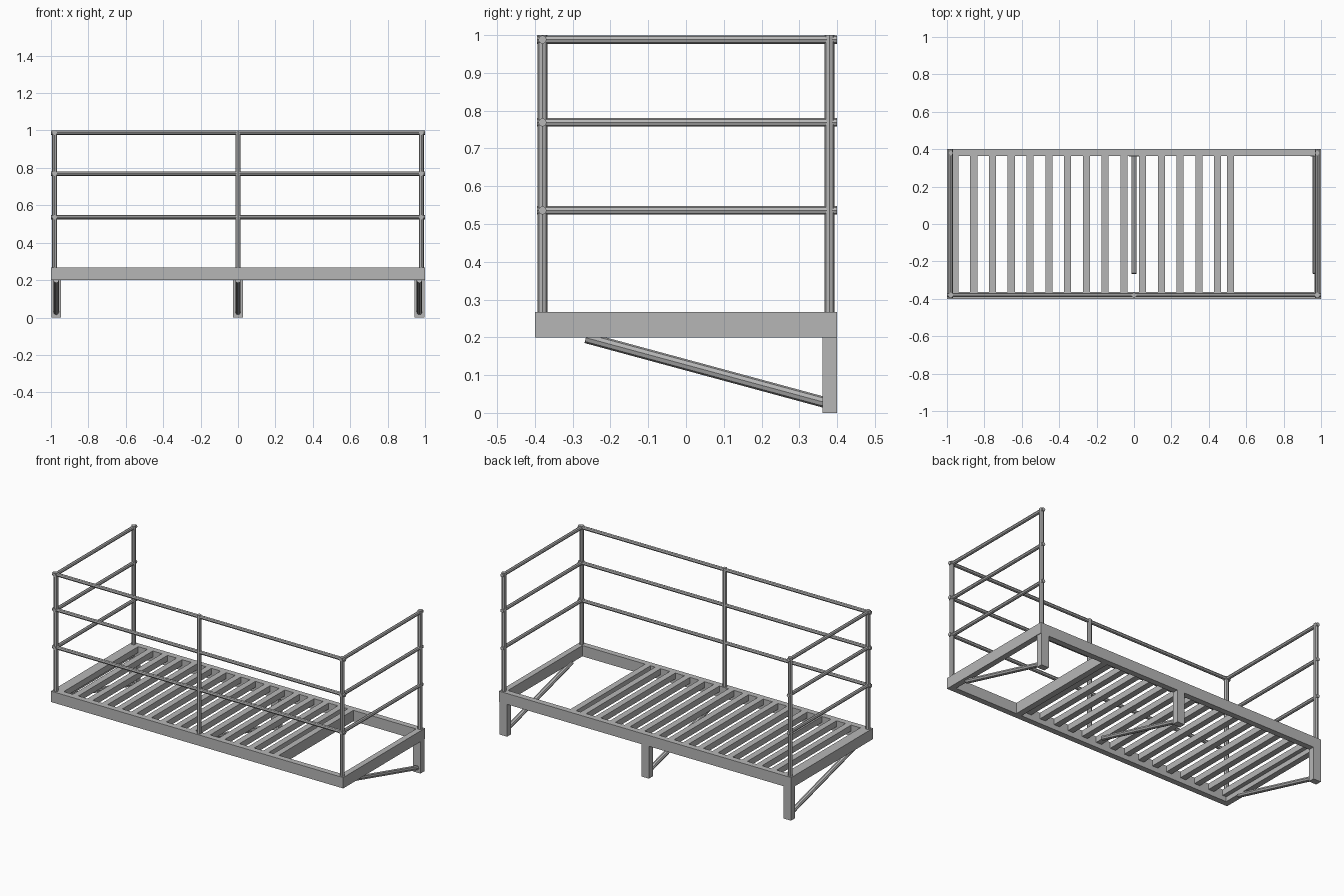
import bpy, bmesh, math
from mathutils import Vector

if "Cube" in bpy.data.objects:
    bpy.data.objects.remove(bpy.data.objects["Cube"])

steel = bpy.data.materials.new("grey steel")
steel.diffuse_color = (0.47, 0.47, 0.47, 1)
steel.use_nodes = True
steel.node_tree.nodes["Principled BSDF"].inputs["Base Color"].default_value = steel.diffuse_color


def finish(bm, name):
    me = bpy.data.meshes.new(name)
    bm.to_mesh(me)
    bm.free()
    me.materials.append(steel)
    ob = bpy.data.objects.new(name, me)
    bpy.context.collection.objects.link(ob)
    return ob


def box(name, x0, x1, y0, y1, z0, z1):
    bm = bmesh.new()
    bmesh.ops.create_cube(bm, size=1)
    for v in bm.verts:
        v.co = ((x0 + x1) / 2 + v.co.x * (x1 - x0),
                (y0 + y1) / 2 + v.co.y * (y1 - y0),
                (z0 + z1) / 2 + v.co.z * (z1 - z0))
    return finish(bm, name)


def tube(name, a, b, r):
    # eight-sided bar from a to b, with flats facing the axes
    a, b = Vector(a), Vector(b)
    d = b - a
    bm = bmesh.new()
    bmesh.ops.create_cone(bm, cap_ends=True, segments=8, radius1=r, radius2=r, depth=d.length)
    bmesh.ops.rotate(bm, verts=bm.verts, cent=(0, 0, 0),
                     matrix=Vector((0, 0, 1)).rotation_difference(d).to_matrix())
    bmesh.ops.translate(bm, verts=bm.verts, vec=(a + b) / 2)
    return finish(bm, name)


W, D, T = 1.0, 0.4, 0.036      # half length, half depth, beam thickness
Z0, Z1 = 0.2, 0.267            # platform bottom and top

# Platform frame
box("front_beam", -W, W, -D, -D + T, Z0, Z1)
box("back_beam", -W, W, D - T, D, Z0, Z1)
box("left_beam", -W, -W + T, -D + T, D - T, Z0, Z1)
box("right_beam", W - T, W, -D + T, D - T, Z0, Z1)
box("hatch_beam", 0.497, 0.535, -D + T, D - T, Z0, Z1)

# Floor slats, leaving the hatch open on the right
for i in range(15):
    x = -0.957 + 0.1003 * i
    box("floor_slat", max(x - 0.019, -W + T), x + 0.019, -D + T, D - T, Z1 - 0.037, Z1)

# Back legs and diagonal braces
for x in (-0.972, 0, 0.97):
    box("leg", x - 0.026, x + 0.026, D - 0.039, D, 0, Z0)
    tube("leg_brace", (x, 0.37, 0.027), (x, -0.265, 0.199), 0.0145)

# Railing posts
for x, y in ((-0.98, -0.38), (0, -0.38), (0.98, -0.38), (-0.98, 0.38), (0.98, 0.38)):
    tube("rail_post", (x, y, Z1 - 0.01), (x, y, 1.0), 0.0135)

# Horizontal rails on the front and both ends
for z in (0.988, 0.769, 0.536):
    tube("front_rail", (-W, -0.38, z), (W, -0.38, z), 0.0112)
    for x in (-0.98, 0.98):
        tube("side_rail", (x, -0.395, z), (x, D, z), 0.0112)
